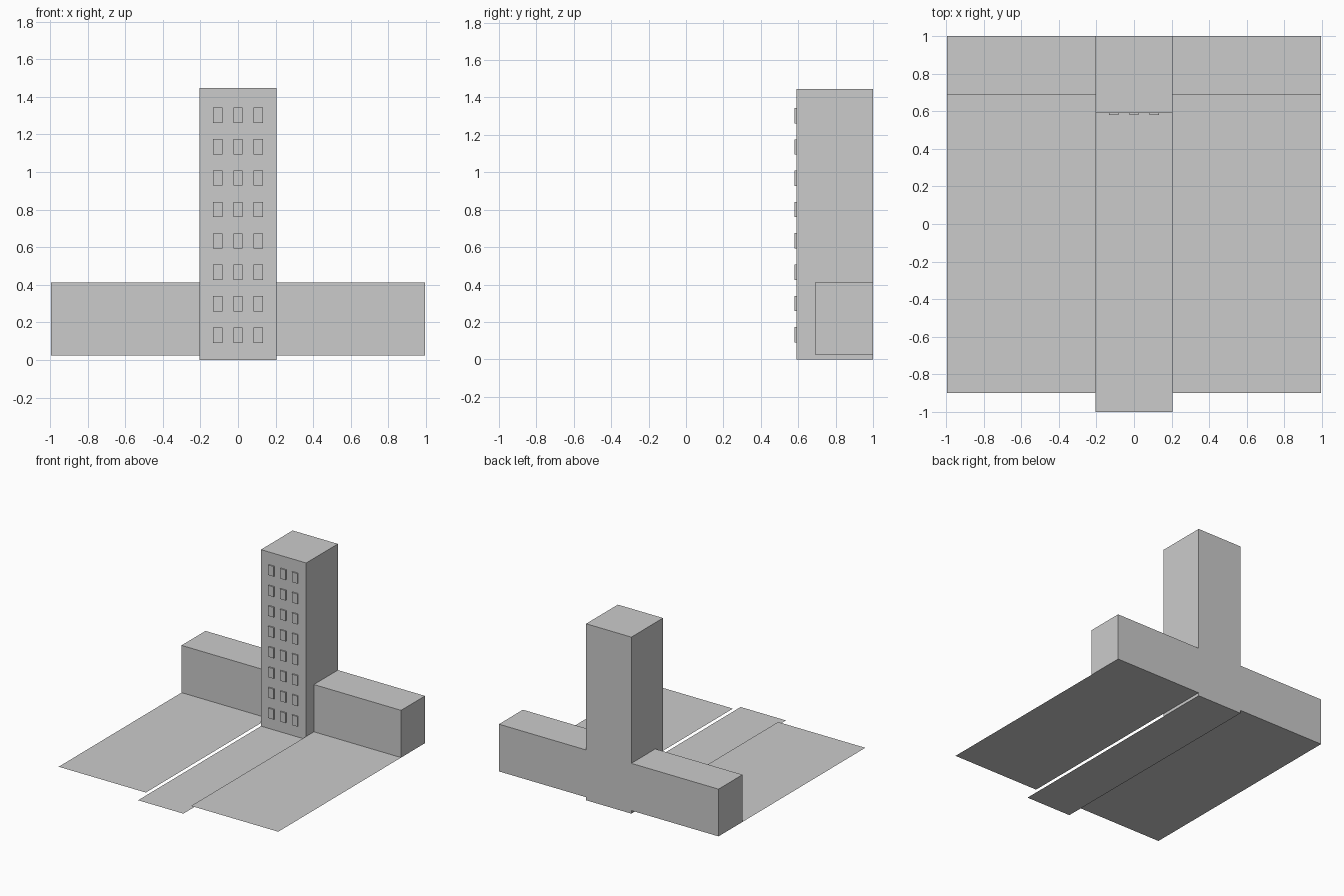
import bpy, bmesh
from mathutils import Vector

if "Cube" in bpy.data.objects:
    bpy.data.objects.remove(bpy.data.objects["Cube"])

HALF, TOWER, BACK = 0.995, 0.205, 1.0
FRONT, WING_FRONT = 0.59, 0.69
BASE, WING_TOP, TOWER_TOP = 0.025, 0.412, 1.446


def add_mesh(name, bm):
    mesh = bpy.data.meshes.new(name)
    bm.to_mesh(mesh)
    bm.free()
    ob = bpy.data.objects.new(name, mesh)
    bpy.context.collection.objects.link(ob)
    return ob


def box_into(bm, lo, hi):
    lo, hi = Vector(lo), Vector(hi)
    verts = bmesh.ops.create_cube(bm, size=1)["verts"]
    for v in verts:
        v.co = Vector([(a + b) / 2 + c * (b - a) for a, b, c in zip(lo, hi, v.co)])


def box(name, lo, hi):
    bm = bmesh.new()
    box_into(bm, lo, hi)
    return add_mesh(name, bm)


def sheet(name, x0, x1, y0, y1, z):
    bm = bmesh.new()
    bm.faces.new([bm.verts.new(p) for p in
                  ((x0, y0, z), (x1, y0, z), (x1, y1, z), (x0, y1, z))])
    return add_mesh(name, bm)


# Tower fused with the long low wing block behind it
building = box("building", (-TOWER, FRONT, 0), (TOWER, BACK, TOWER_TOP))
wings = box("wings", (-HALF, WING_FRONT, BASE), (HALF, BACK, WING_TOP))
mod = building.modifiers.new("join_wings", 'BOOLEAN')
mod.operation, mod.solver, mod.object = 'UNION', 'EXACT', wings
bpy.context.view_layer.objects.active = building
bpy.ops.object.modifier_apply(modifier=mod.name)
bpy.data.objects.remove(wings)

# Grid of raised windows on the tower front
bm = bmesh.new()
for row in range(8):
    for col in (-1, 0, 1):
        x, z = col * 0.107, 0.131 + row * 0.1674
        box_into(bm, (x - 0.025, FRONT - 0.011, z - 0.041),
                 (x + 0.025, FRONT, z + 0.041))
add_mesh("windows", bm)

# Thin lawns in front of each wing, and the lower path to the tower
sheet("lawn_left", -HALF, -TOWER, -0.9, WING_FRONT, BASE)
sheet("lawn_right", TOWER, HALF, -0.9, WING_FRONT, BASE)
sheet("path", -TOWER, TOWER, -1.0, FRONT, 0)
